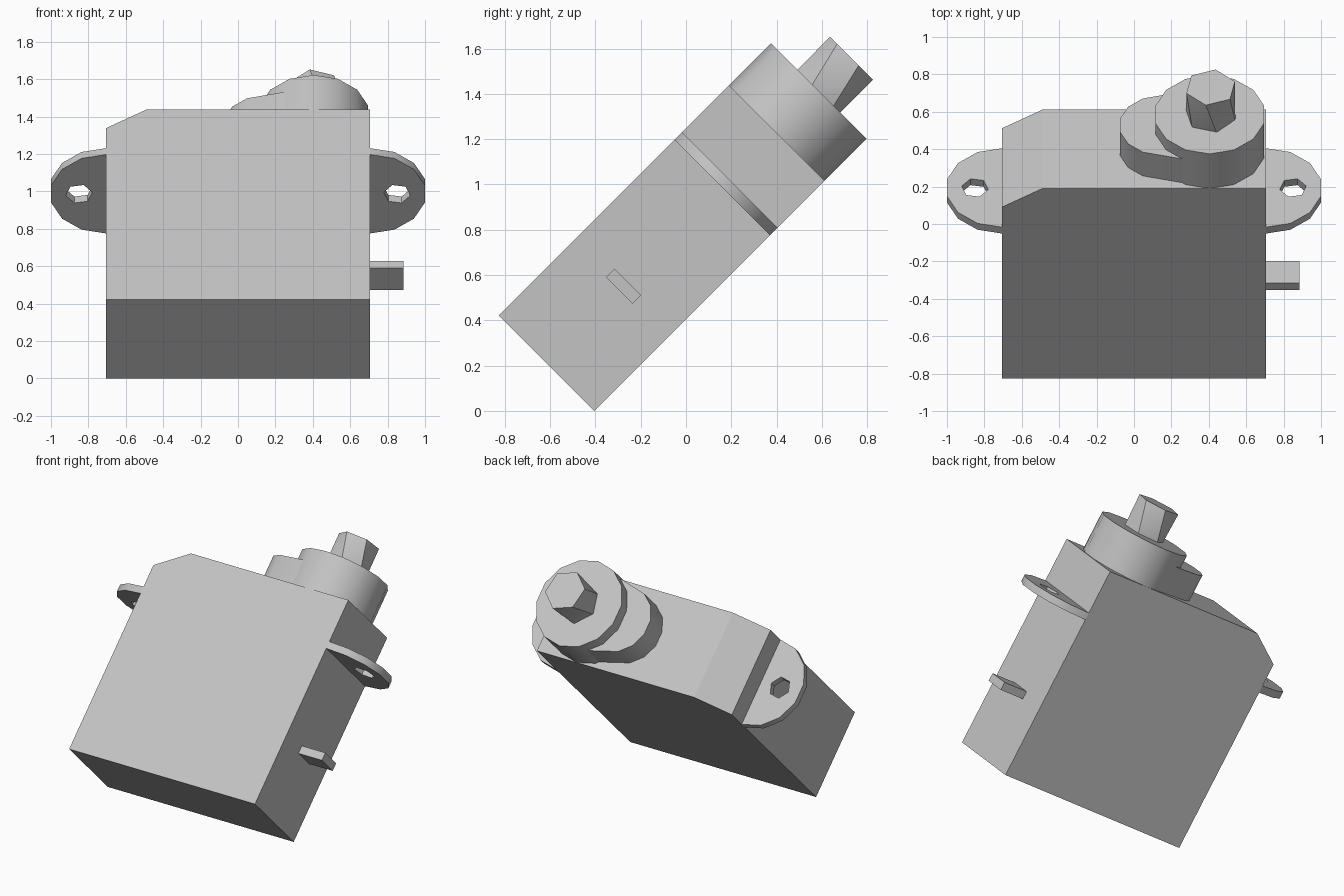
import bpy
import bmesh
from math import cos, sin, radians
from mathutils import Matrix, Vector
from mathutils.geometry import convex_hull_2d

default = bpy.data.objects.get("Cube")
if default:
    bpy.data.objects.remove(default, do_unlink=True)

GREY = (0.55, 0.55, 0.55, 1)
plastic = bpy.data.materials.new("light grey plastic")
plastic.use_nodes = True
plastic.diffuse_color = GREY
plastic.node_tree.nodes["Principled BSDF"].inputs["Base Color"].default_value = GREY

# All parts are modelled upright, then leaned back by this shared frame
LEAN = Matrix.Translation((0, -0.615, 0.211)) @ Matrix.Rotation(radians(-45), 4, 'X')
HALF_X, HALF_Y, TOP = 0.707, 0.298, 1.436
GEAR_X = 0.405


def finish(name, bm):
    bmesh.ops.recalc_face_normals(bm, faces=bm.faces)
    mesh = bpy.data.meshes.new(name)
    bm.to_mesh(mesh)
    bm.free()
    mesh.materials.append(plastic)
    obj = bpy.data.objects.new(name, mesh)
    bpy.context.collection.objects.link(obj)
    obj.matrix_world = LEAN
    bpy.ops.object.select_all(action='DESELECT')
    obj.select_set(True)
    bpy.context.view_layer.objects.active = obj
    bpy.ops.object.shade_smooth_by_angle(angle=radians(30))
    return obj


def circle(cx, r, sides, start=0.0):
    step = 360 / sides
    return [(cx + r * cos(radians(start + i * step)), r * sin(radians(start + i * step)))
            for i in range(sides)]


def extrude(bm, faces, offset):
    new = bmesh.ops.extrude_face_region(bm, geom=faces)["geom"]
    verts = [g for g in new if isinstance(g, bmesh.types.BMVert)]
    bmesh.ops.translate(bm, verts=verts, vec=offset)


def prism(name, outline, z0, z1):
    bm = bmesh.new()
    face = bm.faces.new([bm.verts.new((x, y, z0)) for x, y in outline])
    extrude(bm, [face], Vector((0, 0, z1 - z0)))
    return finish(name, bm)


# Body: front profile with one sloped shoulder, extruded through its thickness
bm = bmesh.new()
profile = [(-HALF_X, 0), (HALF_X, 0), (HALF_X, TOP), (-0.49, TOP), (-HALF_X, TOP - 0.141)]
front = bm.faces.new([bm.verts.new((x, -HALF_Y, z)) for x, z in profile])
extrude(bm, [front], Vector((0, 2 * HALF_Y, 0)))
finish("body", bm)

# Gear housing: tall round boss and a lower tapered lobe beside it
prism("gear_boss", circle(GEAR_X, HALF_Y, 14, 90), TOP - 0.02, TOP + 0.262)
points = circle(0.145, 0.225, 14, 90) + circle(GEAR_X, 0.288, 14, 90)
hull = [points[i] for i in convex_hull_2d([Vector(p) for p in points])]
prism("gear_lobe", hull, TOP - 0.02, TOP + 0.18)

# Output shaft: six sides, slightly twisted
bm = bmesh.new()
rings = [[bm.verts.new((x, y, z)) for x, y in circle(GEAR_X + 0.005, 0.137, 6, angle)]
         for z, angle in ((TOP + 0.25, 44), (TOP + 0.467, 19))]
for ring in rings:
    bm.faces.new(ring)
low, high = rings
for i in range(6):
    j = (i + 1) % 6
    bm.faces.new((low[i], low[j], high[j]))
    bm.faces.new((low[i], high[j], high[i]))
finish("output_shaft", bm)

# Mounting ears: half discs with a screw hole, mirrored to both sides
bm = bmesh.new()
half_disc = [(HALF_X, -HALF_Y)] + circle(HALF_X, 0.299, 14, -90)[1:7] + [(HALF_X, HALF_Y)]
edges = []
for loop in (half_disc, circle(0.85, 0.072, 6, 10)):
    ring = [bm.verts.new((x, y, 1.096)) for x, y in loop]
    edges += [bm.edges.new((a, b)) for a, b in zip(ring, ring[1:] + ring[:1])]
bmesh.ops.triangle_fill(bm, edges=edges, use_beauty=True, normal=(0, 0, 1))
extrude(bm, bm.faces[:], Vector((0, 0, 0.048)))
ears = finish("mounting_ears", bm)
ears.modifiers.new("mirror", 'MIRROR').use_mirror_merge = False

# Cable stub on the left side
stub = [(0.69, -0.083), (0.886, -0.083), (0.886, 0.083), (0.69, 0.083)]
prism("cable_stub", stub, 0.453, 0.506)
